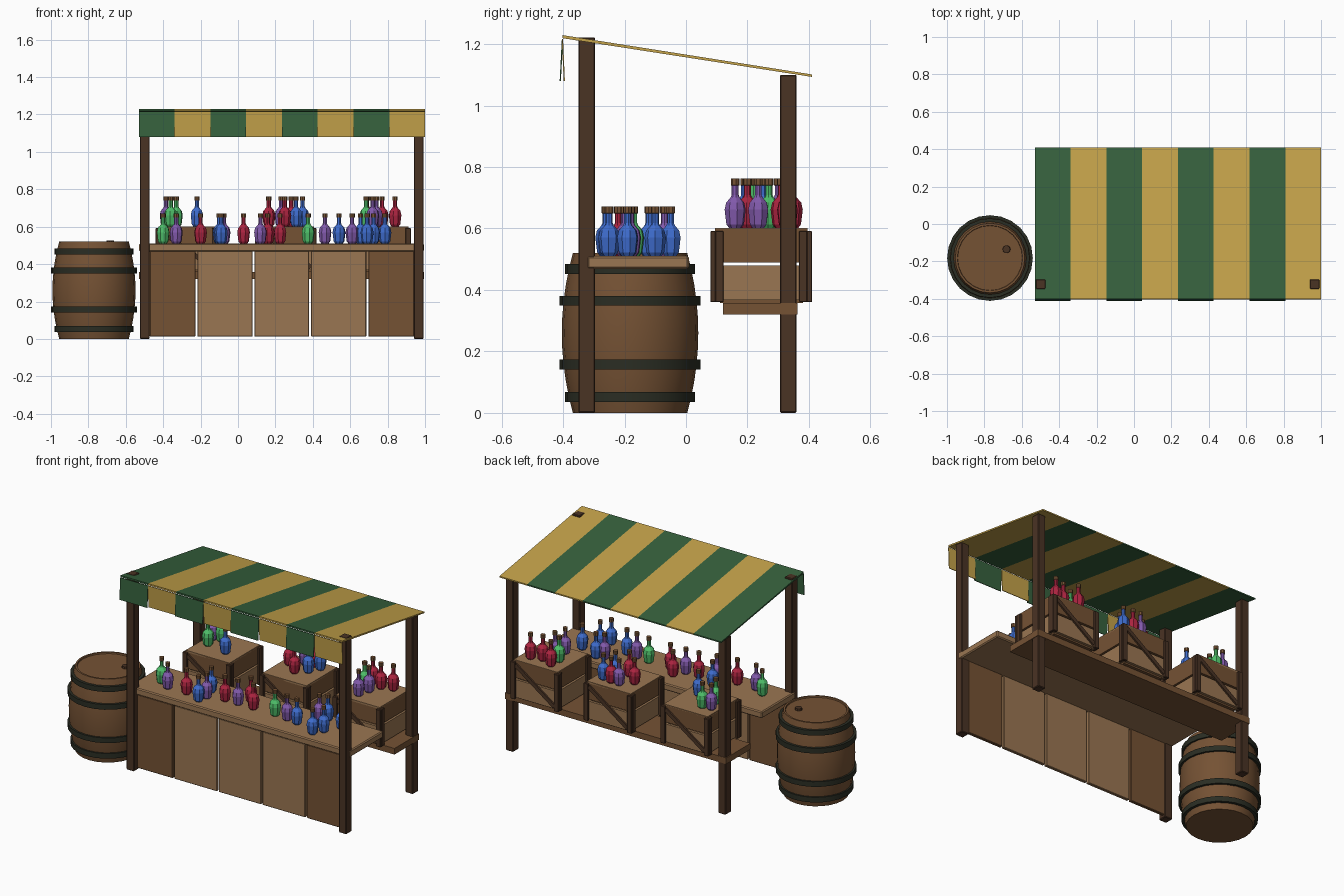
import bpy, bmesh, math
from mathutils import Vector

if "Cube" in bpy.data.objects:
    bpy.data.objects.remove(bpy.data.objects["Cube"])


def srgb(*c):
    return [((v / 255 + 0.055) / 1.055) ** 2.4 for v in c] + [1]


def mat(name, *c):
    m = bpy.data.materials.new(name)
    m.diffuse_color = srgb(*c)
    m.use_nodes = True
    m.node_tree.nodes["Principled BSDF"].inputs["Base Color"].default_value = m.diffuse_color
    return m


CLOTH_GREEN = mat("cloth green", 54, 97, 61)
CLOTH_YELLOW = mat("cloth yellow", 196, 162, 74)
LIGHT = mat("light wood", 154, 118, 82)
MID = mat("mid wood", 117, 82, 52)
DARK = mat("dark wood", 74, 51, 36)
IRON = mat("dark iron", 42, 45, 35)
GLASS = {
    "blue": mat("blue glass", 62, 108, 205),
    "purple": mat("purple glass", 130, 90, 172),
    "green": mat("green glass", 78, 190, 105),
    "red": mat("red glass", 172, 36, 64),
}


def add(name, bm, *mats):
    bmesh.ops.recalc_face_normals(bm, faces=bm.faces[:])
    me = bpy.data.meshes.new(name)
    bm.to_mesh(me)
    bm.free()
    for m in mats:
        me.materials.append(m)
    ob = bpy.data.objects.new(name, me)
    bpy.context.collection.objects.link(ob)
    return ob


def box(name, m, x0, x1, y0, y1, z0, z1, bevel=0.0):
    bm = bmesh.new()
    bmesh.ops.create_cube(bm, size=1)
    for v in bm.verts:
        v.co = ((x0 + x1) / 2 + v.co.x * (x1 - x0),
                (y0 + y1) / 2 + v.co.y * (y1 - y0),
                (z0 + z1) / 2 + v.co.z * (z1 - z0))
    if bevel:
        bmesh.ops.bevel(bm, geom=bm.edges[:], offset=bevel, segments=1, affect='EDGES')
    return add(name, bm, m)


def lathe(profile, sides):
    """Closed solid of revolution from (radius, height) points."""
    bm = bmesh.new()
    rings = [[bm.verts.new((r * math.cos(2 * math.pi * i / sides),
                            r * math.sin(2 * math.pi * i / sides), z))
              for i in range(sides)] for r, z in profile]
    for a, b in zip(rings, rings[1:]):
        for i in range(sides):
            j = (i + 1) % sides
            bm.faces.new((a[i], a[j], b[j], b[i]))
    bm.faces.new(rings[0])
    bm.faces.new(rings[-1])
    return bm


def smooth(ob):
    bpy.ops.object.select_all(action='DESELECT')
    ob.select_set(True)
    bpy.context.view_layer.objects.active = ob
    bpy.ops.object.shade_smooth_by_angle(angle=math.radians(35))


# Posts
for side, x in (("left", -0.525), ("right", 0.94)):
    box(f"front_post_{side}", DARK, x, x + 0.052, -0.35, -0.296, 0, 1.222, 0.004)
    box(f"back_post_{side}", DARK, x, x + 0.052, 0.305, 0.36, 0, 1.10, 0.004)

# Striped awning: eight strips sloping to the back
X0, W = -0.53, 1.53 / 8
bm = bmesh.new()
rows = []
for i in range(9):
    x = X0 + i * W
    rows.append([bm.verts.new((x, y, z)) for y, z in
                 ((-0.402, 1.219), (0.41, 1.093), (0.41, 1.101), (-0.402, 1.229))])
for i, (a, b) in enumerate(zip(rows, rows[1:])):
    for k in range(4):
        f = bm.faces.new((a[k], a[(k + 1) % 4], b[(k + 1) % 4], b[k]))
        f.material_index = i % 2
bm.faces.new(rows[0]).material_index = 0
bm.faces.new(rows[-1]).material_index = 1
add("awning", bm, CLOTH_GREEN, CLOTH_YELLOW)

# Hanging flaps, alternately swung a little
for i in range(8):
    flap = box(f"awning_flap_{i + 1}", (CLOTH_GREEN, CLOTH_YELLOW)[i % 2],
               X0 + i * W, X0 + (i + 1) * W, -0.404, -0.400, 1.08, 1.216)
    for v in flap.data.vertices:
        if v.co.z < 1.1:
            v.co.y += (-0.007, 0.006)[i % 2]

# Counter and its front panels
box("counter_top", LIGHT, -0.53, 0.995, -0.322, 0.01, 0.468, 0.51, 0.006)
edges = ((-0.472, -0.228), (-0.217, 0.077), (0.088, 0.38), (0.391, 0.686), (0.697, 0.942))
for i, (a, b) in enumerate(edges):
    box(f"counter_panel_{i + 1}", MID if i in (0, 4) else LIGHT,
        a, b, -0.318, -0.298, 0.012, 0.47, 0.003)

# Rear shelf
box("rear_shelf", MID, -0.53, 0.995, 0.12, 0.362, 0.32, 0.358)


# Crates: slatted walls, corner battens, diagonal braces and lid
def crate(n, cx, cy=0.245, h=0.165):
    name = f"crate_{n}"
    for m, z0, z1, row in ((LIGHT, 0.368, 0.479, "lower"), (MID, 0.49, 0.598, "upper")):
        for s in (-1, 1):
            xs = sorted((cx + s * (h - 0.03), cx + s * (h - 0.014)))
            ys = sorted((cy + s * (h - 0.03), cy + s * (h - 0.014)))
            box(f"{name}_side_{row}", m, *xs, cy - h + 0.014, cy + h - 0.014, z0, z1)
            box(f"{name}_wall_{row}", m, cx - h + 0.03, cx + h - 0.03, *ys, z0, z1)
    box(f"{name}_lid", LIGHT, cx - h + 0.014, cx + h - 0.014,
        cy - h + 0.014, cy + h - 0.014, 0.59, 0.601)
    box(f"{name}_base", MID, cx - h + 0.03, cx + h - 0.03,
        cy - h + 0.03, cy + h - 0.03, 0.358, 0.37)
    for sx in (-1, 1):
        for sy in (-1, 1):
            xs = sorted((cx + sx * h, cx + sx * (h - 0.03)))
            ys = sorted((cy + sy * h, cy + sy * (h - 0.016)))
            box(f"{name}_batten", DARK, *xs, *ys, 0.36, 0.592, 0.002)
            xs = sorted((cx + sx * h, cx + sx * (h - 0.016)))
            ys = sorted((cy + sy * (h - 0.016), cy + sy * (h - 0.042)))
            box(f"{name}_batten", DARK, *xs, *ys, 0.36, 0.592, 0.002)
    for s in (-1, 1):
        ob = box(f"{name}_brace", DARK, -0.165, 0.165, -0.005, 0.005, -0.012, 0.012)
        ob.rotation_euler.y = -s * math.atan2(0.19, 0.27)
        ob.location = (cx, cy + s * (h - 0.009), 0.478)


for n, cx in enumerate((-0.275, 0.255, 0.76)):
    crate(n + 1, cx)

# Barrel with hoops and bung
BX, BY = -0.77, -0.182


def barrel_r(z):
    return 0.222 - 0.036 * ((z - 0.26) / 0.26) ** 2


prof = [(barrel_r(i * 0.052), i * 0.052) for i in range(11)]
prof += [(0.175, 0.52), (0.173, 0.512)]
barrel = add("barrel", lathe(prof, 24), MID)
barrel.location = (BX, BY, 0)
smooth(barrel)
for i, (z, r) in enumerate(((0.052, 0.212), (0.157, 0.229), (0.365, 0.229), (0.468, 0.212))):
    hoop = add(f"barrel_hoop_{i + 1}", lathe([(r, z - 0.016), (r, z + 0.016)], 24), IRON)
    hoop.location = (BX, BY, 0)
    smooth(hoop)
bung = add("barrel_bung", lathe([(0.022, 0.505), (0.02, 0.525)], 10), DARK)
bung.location = (-0.682, -0.135, 0)

# Bottles: faceted glass with a cork, one shared mesh per colour
PROFILE = [(0.020, 0), (0.029, 0.012), (0.035, 0.06), (0.030, 0.083), (0.015, 0.1),
           (0.0115, 0.108), (0.0115, 0.138), (0.0145, 0.14), (0.0145, 0.161)]
meshes = {}


def bottle(colour, x, y, z):
    if colour not in meshes:
        bm = lathe(PROFILE, 8)
        for f in bm.faces:
            f.material_index = int(f.calc_center_median().z > 0.1385)
        ob = add(f"{colour}_bottle", bm, GLASS[colour], MID)
        meshes[colour] = ob.data
    else:
        ob = bpy.data.objects.new(f"{colour}_bottle", meshes[colour])
        bpy.context.collection.objects.link(ob)
    ob.location = (x, y, z)
    ob.rotation_euler.z = x * 9


ON_COUNTER = {
    "green": ((-0.40, -0.18), (0.375, -0.17)),
    "purple": ((-0.33, -0.22), (-0.075, -0.2), (0.12, -0.17), (0.465, -0.18), (0.61, -0.07)),
    "red": ((-0.20, -0.22), (0.03, -0.17), (0.16, -0.1), (0.225, -0.17)),
    "blue": ((-0.09, -0.26), (-0.1, -0.12), (0.54, -0.19), (0.655, -0.05),
             (0.69, -0.25), (0.725, -0.19), (0.785, -0.1)),
}
ON_CRATES = {
    "green": ((-0.36, 0.22), (-0.33, 0.31), (0.685, 0.27)),
    "purple": ((-0.385, 0.3), (0.23, 0.33), (0.72, 0.16), (0.74, 0.235)),
    "red": ((0.165, 0.27), (0.25, 0.2), (0.285, 0.33), (0.69, 0.345), (0.77, 0.31), (0.84, 0.33)),
    "blue": ((-0.22, 0.19), (0.31, 0.25), (0.345, 0.32)),
}
for group, z in ((ON_COUNTER, 0.51), (ON_CRATES, 0.601)):
    for colour, spots in group.items():
        for x, y in spots:
            bottle(colour, x, y, z)
